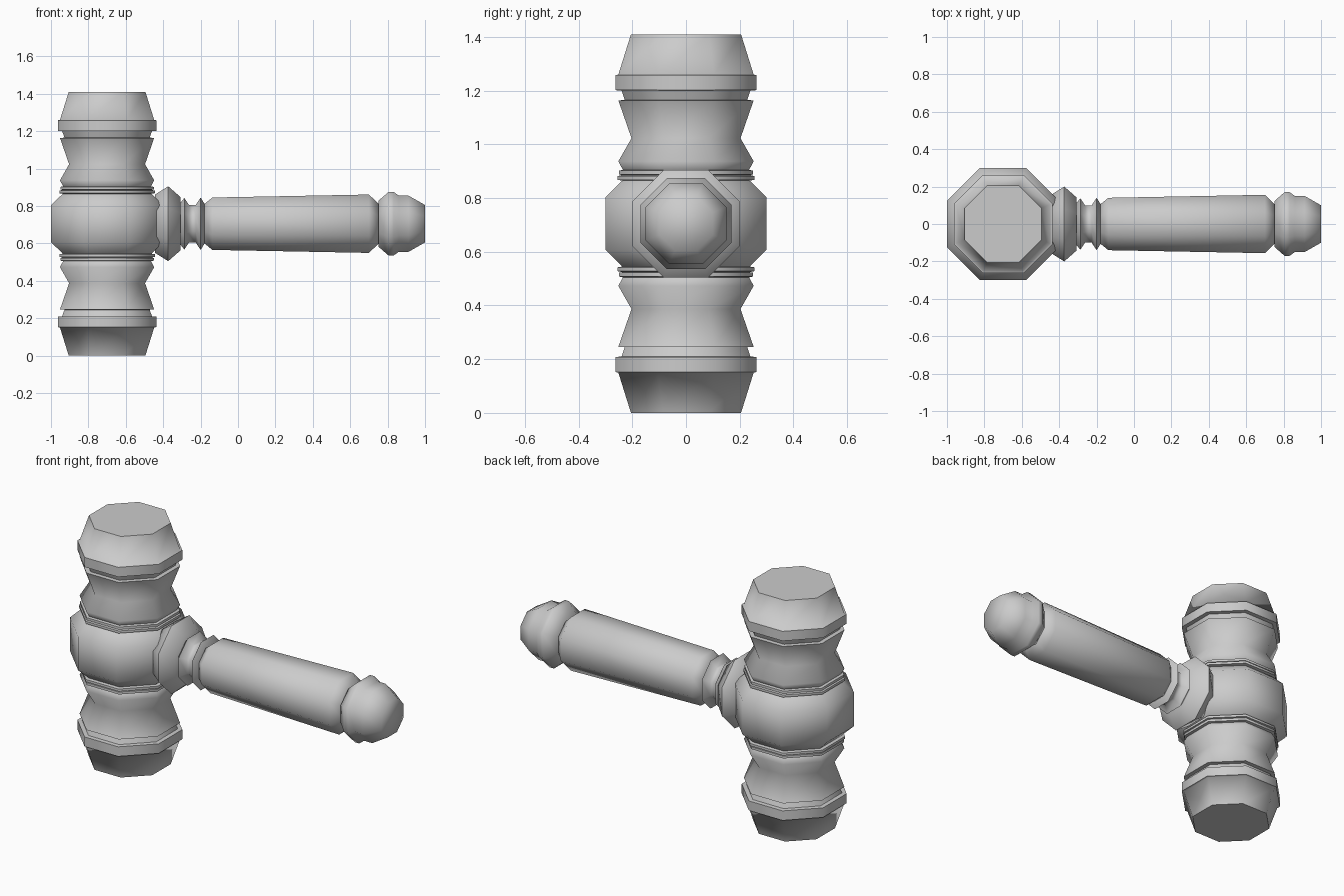
import bpy, bmesh
from math import pi, cos, sin, radians

if "Cube" in bpy.data.objects:
    bpy.data.objects.remove(bpy.data.objects["Cube"])

SIDES = 8
CENTRE_Z = 0.705


def turned(name, profile, place):
    """Eight-sided turning; profile = (half width across flats, position on axis)."""
    bm = bmesh.new()
    rings = []
    for half, h in profile:
        r = half / cos(pi / SIDES)
        rings.append([bm.verts.new(place(r * cos((i + 0.5) * 2 * pi / SIDES),
                                         r * sin((i + 0.5) * 2 * pi / SIDES), h))
                      for i in range(SIDES)])
    for a, b in zip(rings, rings[1:]):
        for i in range(SIDES):
            j = (i + 1) % SIDES
            bm.faces.new((a[i], a[j], b[j], b[i]))
    bm.faces.new(rings[0][::-1])
    bm.faces.new(rings[-1])
    bmesh.ops.recalc_face_normals(bm, faces=bm.faces)
    mesh = bpy.data.meshes.new(name)
    bm.to_mesh(mesh)
    bm.free()
    obj = bpy.data.objects.new(name, mesh)
    bpy.context.collection.objects.link(obj)
    bpy.ops.object.select_all(action='DESELECT')
    obj.select_set(True)
    bpy.context.view_layer.objects.active = obj
    bpy.ops.object.shade_smooth_by_angle(angle=radians(64))
    return obj


def upright(x, y, h):
    return (x - 0.7, y, h)


def sideways(x, y, h):
    return (h, x, y + CENTRE_Z)


# Mallet head: lower half profile, mirrored about the middle
lower = [(0.205, 0), (0.252, 0.15), (0.263, 0.152), (0.263, 0.208), (0.24, 0.21),
         (0.228, 0.245), (0.252, 0.246), (0.203, 0.387), (0.252, 0.473),
         (0.235, 0.505), (0.25, 0.508), (0.25, 0.522), (0.237, 0.524),
         (0.255, 0.528), (0.255, 0.542), (0.237, 0.545), (0.3, 0.607)]
upper = [(r, 2 * CENTRE_Z - z) for r, z in reversed(lower)]
turned("mallet_head", lower + upper, upright)

# Flared socket where the handle meets the head
turned("handle_socket", [(0.155, -0.445), (0.2, -0.373), (0.143, -0.308)], sideways)

# Narrow beaded neck
turned("handle_neck", [(0.11, -0.309), (0.138, -0.287), (0.1, -0.262),
                       (0.1, -0.226), (0.14, -0.2), (0.105, -0.178)], sideways)

# Long grip, slightly thicker toward the end
turned("handle_grip", [(0.105, -0.18), (0.14, -0.137), (0.156, 0.7),
                       (0.105, 0.753)], sideways)

# Pommel with collar and tapered tip
turned("handle_pommel", [(0.122, 0.75), (0.17, 0.805), (0.17, 0.832),
                         (0.15, 0.86), (0.15, 0.912), (0.1, 1.0)], sideways)
